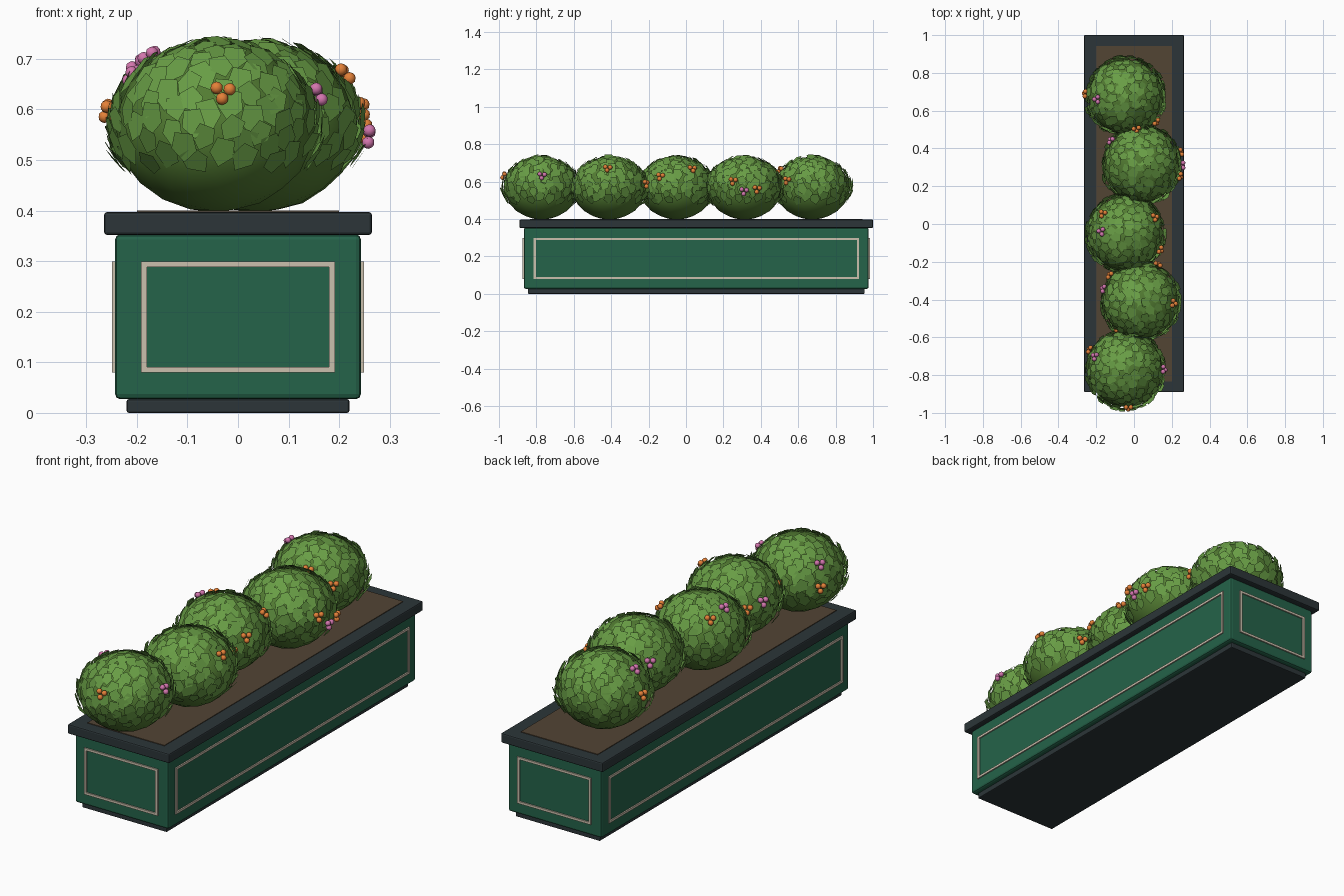
import bpy, bmesh, math, random
from mathutils import Vector, Matrix

if "Cube" in bpy.data.objects:
    bpy.data.objects.remove(bpy.data.objects["Cube"])

random.seed(4)
CY = 0.055  # planter centre along y


def mat(name, col):
    m = bpy.data.materials.new(name)
    m.diffuse_color = (*col, 1)
    m.use_nodes = True
    m.node_tree.nodes["Principled BSDF"].inputs["Base Color"].default_value = m.diffuse_color
    return m


GREEN = mat("box green", (0.018, 0.125, 0.068))
DARK = mat("slate rim", (0.025, 0.036, 0.04))
SOIL = mat("soil brown", (0.085, 0.058, 0.034))
CREAM = mat("cream trim", (0.60, 0.53, 0.42))
CORE = mat("deep foliage", (0.085, 0.20, 0.032))
LEAF = mat("leaf green", (0.14, 0.34, 0.06))
ORANGE = mat("orange blossom", (0.78, 0.22, 0.04))
PINK = mat("pink blossom", (0.65, 0.18, 0.42))


def finish(bm, name, m, smooth=False):
    me = bpy.data.meshes.new(name)
    bm.to_mesh(me)
    bm.free()
    me.materials.append(m)
    for p in me.polygons:
        p.use_smooth = smooth
    ob = bpy.data.objects.new(name, me)
    bpy.context.collection.objects.link(ob)
    return ob


def add_box(bm, lo, hi):
    lo, hi = Vector(lo), Vector(hi)
    size = hi - lo
    bmesh.ops.create_cube(bm, size=1, matrix=Matrix.Translation((lo + hi) / 2)
                          @ Matrix.Diagonal((*size, 1)))


def slab(name, hx, hy, z0, z1, m, bevel):
    bm = bmesh.new()
    add_box(bm, (-hx, CY - hy, z0), (hx, CY + hy, z1))
    ob = finish(bm, name, m)
    if bevel:
        b = ob.modifiers.new("bevel", 'BEVEL')
        b.width, b.segments = bevel, 2
    return ob


# Planter box
slab("plinth", 0.22, 0.9, 0.0, 0.027, DARK, 0.004)
slab("planter_body", 0.243, 0.922, 0.027, 0.353, GREEN, 0.01)
slab("planter_rim", 0.265, 0.945, 0.352, 0.397, DARK, 0.006)
slab("soil", 0.2, 0.888, 0.393, 0.4, SOIL, 0)


# Rectangular moulding on each of the four sides
def trim(name, half, face, angle):
    bm = bmesh.new()
    y0, y1 = -face - 0.006, -face + 0.004
    for z in (0.08, 0.288):
        add_box(bm, (-half, y0, z), (half, y1, z + 0.011))
    for s in (-1, 1):
        c = s * (half - 0.006)
        add_box(bm, (c - 0.006, y0, 0.085), (c + 0.006, y1, 0.29))
    bm.transform(Matrix.Translation((0, CY, 0)) @ Matrix.Rotation(angle, 4, 'Z'))
    finish(bm, name, CREAM)


for i, side in enumerate(("front", "right", "back", "left")):
    half, face = ((0.192, 0.922), (0.87, 0.243))[i % 2]
    trim(side + "_trim", half, face, i * math.pi / 2)

# Bushes: smooth core covered by a shell of flat five-sided leaves
CENTRES = [Vector((-0.045, 0.675, 0.565)), Vector((0.04, 0.313, 0.565)),
           Vector((-0.045, -0.05, 0.565)), Vector((0.035, -0.41, 0.565)),
           Vector((-0.045, -0.772, 0.565))]
LEAF_SHAPE = [(0, -0.034), (0.024, -0.008), (0.017, 0.025), (-0.017, 0.025), (-0.024, -0.008)]


def shell(d, r, rz):
    """Point and outward normal of a squashed sphere along unit direction d."""
    return (Vector((d.x * r, d.y * r, d.z * rz)),
            Vector((d.x / r, d.y / r, d.z / rz)).normalized())


def leaves(centre, name, count=250):
    bm = bmesh.new()
    spin = random.uniform(0, 6)
    for i in range(count):
        z = 1 - 2 * (i + 0.5) / count
        if z < -0.42:
            break
        a = i * 2.39996 + spin + random.uniform(-0.08, 0.08)
        q = math.sqrt(1 - z * z)
        p, n = shell(Vector((q * math.cos(a), q * math.sin(a), z)),
                     random.uniform(0.203, 0.215), random.uniform(0.165, 0.173))
        side = Vector((0, 0, 1)).cross(n).normalized()
        up = n.cross(side)
        # tip hangs down and slightly outward
        rot = Matrix.Rotation(random.uniform(-0.6, 0.6), 3, n) @ \
            Matrix.Rotation(random.uniform(0.05, 0.3), 3, side)
        s = random.uniform(0.85, 1.12)
        bm.faces.new([bm.verts.new(centre + p + rot @ (side * x + up * y) * s)
                      for x, y in reversed(LEAF_SHAPE)])
    bm.normal_update()
    for f in bm.faces:
        if f.normal.dot(f.calc_center_median() - centre) < 0:
            f.normal_flip()
    finish(bm, name, LEAF)


for k, c in enumerate(CENTRES, 1):
    bm = bmesh.new()
    bmesh.ops.create_icosphere(bm, subdivisions=3, radius=1,
                               matrix=Matrix.Translation(c) @ Matrix.Diagonal((0.197, 0.197, 0.168, 1)))
    finish(bm, f"bush_core_{k}", CORE, True)
    leaves(c, f"bush_leaves_{k}")

# Blossoms: clusters of three small balls, placed at (bush, x, y, z)
SPOTS = {
    "orange": (ORANGE, [(0, -0.26, 0.69, 0.6), (0, 0.01, 0.51, 0.66), (0, 0.13, 0.53, 0.61),
                        (1, 0.25, 0.38, 0.56), (1, 0.25, 0.25, 0.605),
                        (2, -0.16, 0.05, 0.68), (2, 0.12, 0.04, 0.675), (2, 0.145, -0.14, 0.63),
                        (3, -0.13, -0.27, 0.6), (3, 0.215, -0.42, 0.675), (3, 0.13, -0.21, 0.59),
                        (4, -0.245, -0.66, 0.58), (4, -0.08, -0.56, 0.6), (4, -0.03, -0.975, 0.635)]),
    "pink": (PINK, [(0, -0.195, 0.66, 0.69), (1, -0.12, 0.44, 0.62), (1, 0.25, 0.31, 0.55),
                    (2, -0.175, -0.04, 0.71), (3, -0.17, -0.34, 0.62),
                    (4, -0.21, -0.70, 0.67), (4, 0.165, -0.77, 0.635)]),
}
for name, (m, spots) in SPOTS.items():
    bm = bmesh.new()
    for b, *pos in spots:
        d = Vector(pos) - CENTRES[b]
        d.z *= 0.22 / 0.178
        p, n = shell(d.normalized(), 0.22, 0.178)
        side = Vector((0, 0, 1)).cross(n).normalized()
        up = n.cross(side)
        for j in range(3):
            a = j * 2.094 + 0.4
            o = CENTRES[b] + p + (side * math.cos(a) + up * math.sin(a)) * 0.015
            bmesh.ops.create_icosphere(bm, subdivisions=2, radius=0.0125,
                                       matrix=Matrix.Translation(o))
    finish(bm, name + "_blossoms", m, True)
